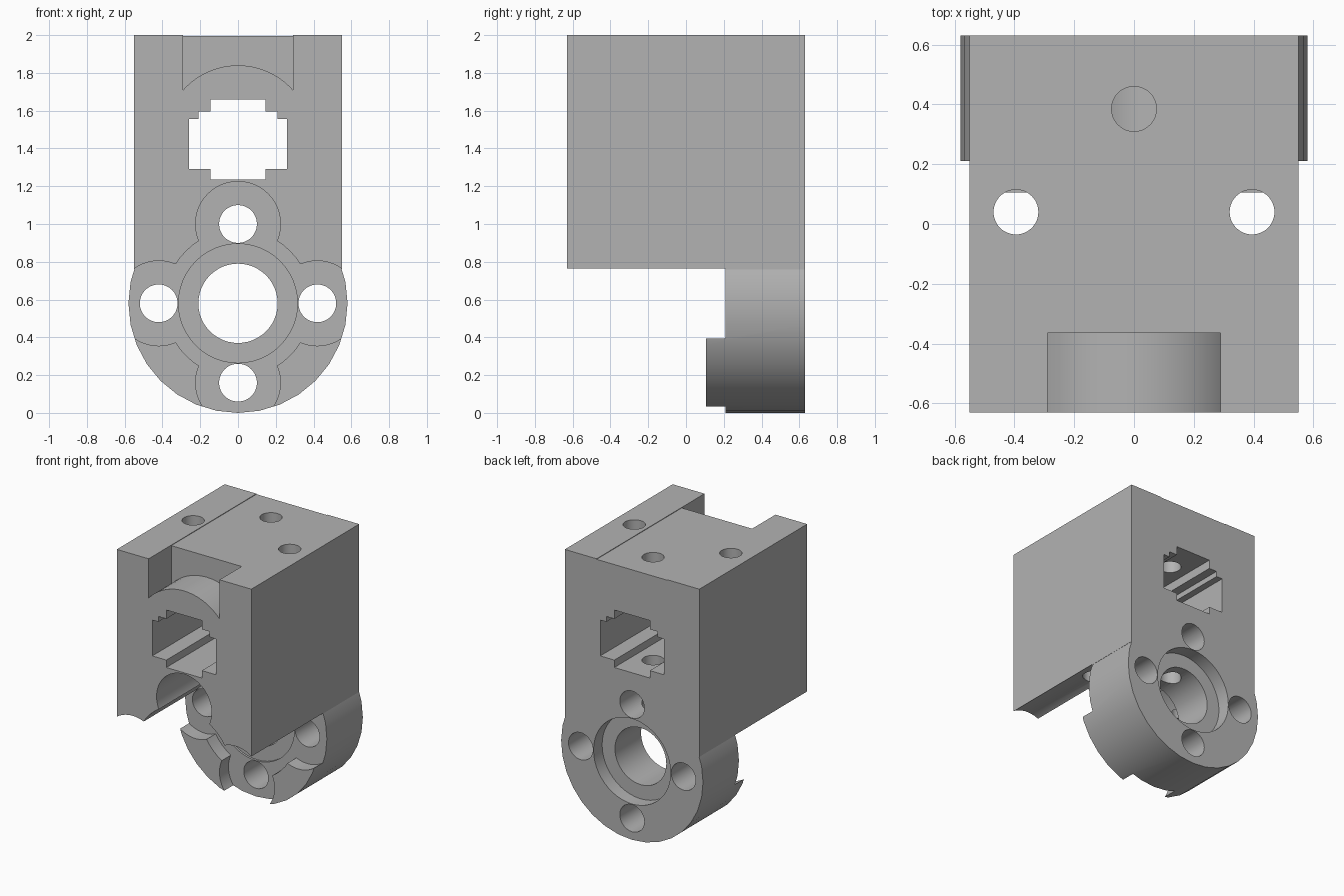
import bpy
import bmesh
import math
from mathutils import Matrix, Vector

old = bpy.data.objects.get("Cube")
if old:
    bpy.data.objects.remove(old, do_unlink=True)

grey = bpy.data.materials.new("matte_grey")
grey.use_nodes = True
colour = (0.45, 0.45, 0.45, 1)
grey.diffuse_color = colour
grey.node_tree.nodes["Principled BSDF"].inputs["Base Color"].default_value = colour


def finish(name, bm):
    bmesh.ops.recalc_face_normals(bm, faces=bm.faces)
    mesh = bpy.data.meshes.new(name)
    bm.to_mesh(mesh)
    bm.free()
    mesh.materials.append(grey)
    obj = bpy.data.objects.new(name, mesh)
    bpy.context.scene.collection.objects.link(obj)
    return obj


def prism(name, outline, y0, y1):
    """Extrude an x-z outline along y."""
    bm = bmesh.new()
    face = bm.faces.new([bm.verts.new((x, y0, z)) for x, z in outline])
    out = bmesh.ops.extrude_face_region(bm, geom=[face])
    verts = [v for v in out["geom"] if isinstance(v, bmesh.types.BMVert)]
    bmesh.ops.translate(bm, vec=(0, y1 - y0, 0), verts=verts)
    return finish(name, bm)


def box(name, half_x, y0, y1, z0, z1):
    return prism(name, [(-half_x, z0), (half_x, z0), (half_x, z1), (-half_x, z1)], y0, y1)


def cylinder(name, start, end, radius, sides=48):
    a, b = Vector(start), Vector(end)
    turn = Matrix.Rotation(math.pi / 2, 4, 'X') if a.z == b.z else Matrix()
    bm = bmesh.new()
    bmesh.ops.create_cone(bm, cap_ends=True, segments=sides, radius1=radius, radius2=radius,
                          depth=(b - a).length, matrix=Matrix.Translation((a + b) / 2) @ turn)
    return finish(name, bm)


def bore(name, x, z, radius, y0, y1, sides=48):
    return cylinder(name, (x, y0, z), (x, y1, z), radius, sides)


def combine(target, tool, operation='DIFFERENCE'):
    """Apply one boolean and discard its tool."""
    tool.hide_render = True
    mod = target.modifiers.new("boolean", 'BOOLEAN')
    mod.operation, mod.object, mod.solver = operation, tool, 'EXACT'
    graph = bpy.context.evaluated_depsgraph_get()
    mesh = bpy.data.meshes.new_from_object(target.evaluated_get(graph))
    target.modifiers.clear()
    target.data = mesh
    bpy.data.objects.remove(tool, do_unlink=True)


FRONT, BACK, PLATE = -0.63, 0.63, 0.21
HUB_Z, PITCH = 0.58, 0.42
BOLTS = [(PITCH, HUB_Z), (-PITCH, HUB_Z), (0, HUB_Z + PITCH), (0, HUB_Z - PITCH)]

# Main block joined to the round flange
body = box("mount_body", 0.55, FRONT, BACK, 0.76, 2)
combine(body, bore("flange", 0, HUB_Z, 0.58, 0.105, BACK, 32), 'UNION')

# Front clearance pockets around the hub and bolts
combine(body, bore("hub_pocket", 0, HUB_Z, 0.39, -0.8, PLATE))
for x, z in BOLTS:
    combine(body, bore("bolt_pocket", x, z, 0.225, -0.8, PLATE))
    combine(body, bore("bolt_hole", x, z, 0.1, 0, 0.8))

# Central bearing bore with a shallow front seat and deeper back seat
combine(body, bore("hub_hole", 0, HUB_Z, 0.21, 0, 0.8))
combine(body, bore("front_seat", 0, HUB_Z, 0.315, 0, PLATE + 0.015))
combine(body, bore("back_seat", 0, HUB_Z, 0.315, BACK - 0.1, 0.8))

# Stepped socket running through the block
half = [(0.145, 1.235), (0.145, 1.29), (0.26, 1.29), (0.26, 1.555),
        (0.21, 1.555), (0.21, 1.595), (0.145, 1.595), (0.145, 1.66)]
outline = half + [(-x, z) for x, z in reversed(half)]
combine(body, prism("socket", outline, -0.8, 0.8))

# Top notch with a rounded floor, and the faint lowered strip
notch = box("notch", 0.29, -0.8, -0.365, 1.5, 2.2)
combine(notch, bore("notch_floor", 0, 1.45, 0.39, -0.9, 0, 64))
combine(body, notch)
combine(body, box("top_strip", 0.29, -0.8, 0.8, 1.996, 2.1))

# Vertical screw holes
for x, y in [(-0.395, 0.04), (0.395, 0.04), (0, 0.385)]:
    combine(body, cylinder("screw_hole", (x, y, HUB_Z), (x, y, 2.2), 0.075))

bpy.ops.object.select_all(action='DESELECT')
body.select_set(True)
bpy.context.view_layer.objects.active = body
bpy.ops.object.shade_smooth_by_angle(angle=math.radians(30))
